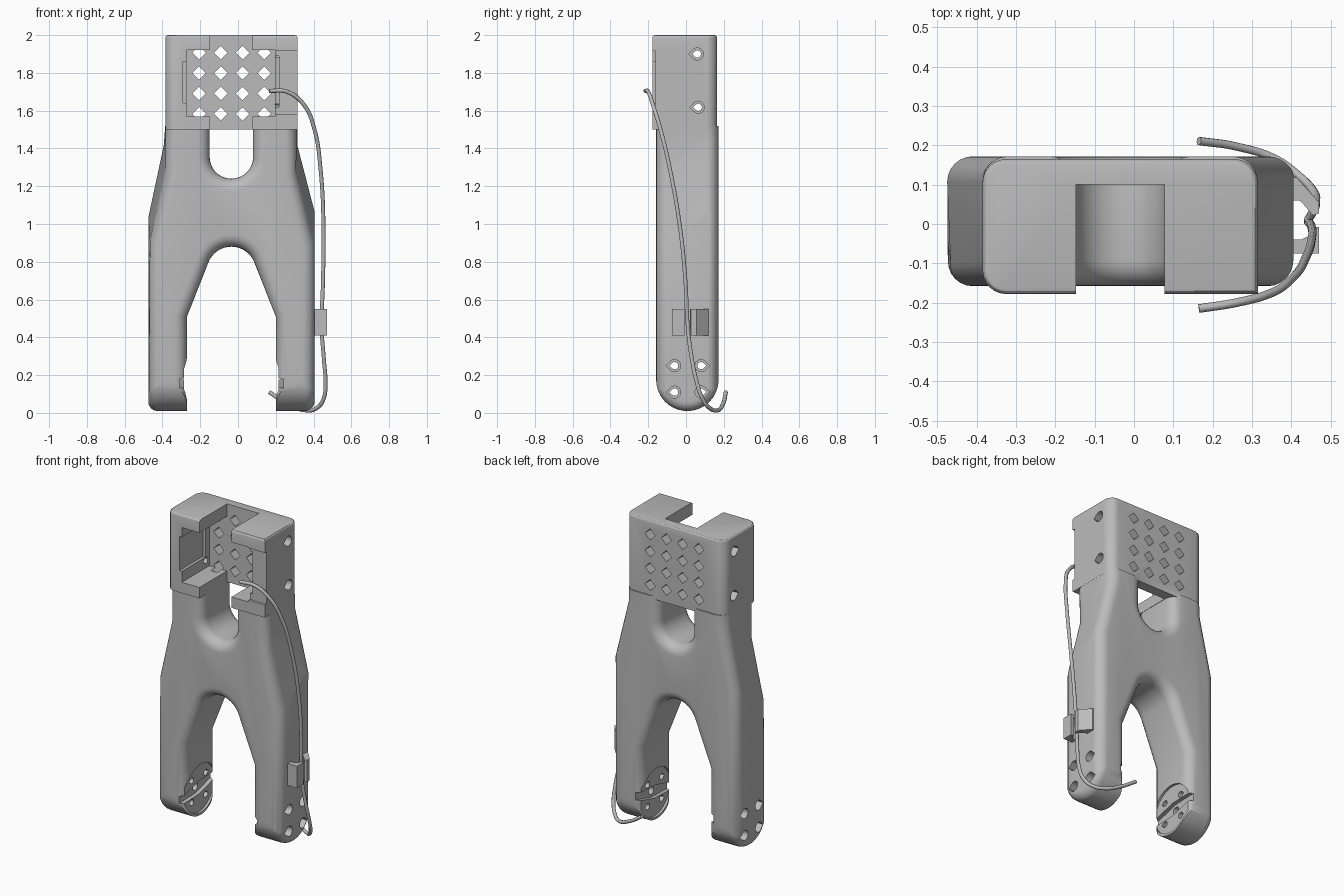
import bpy, bmesh, math

if "Cube" in bpy.data.objects:
    bpy.data.objects.remove(bpy.data.objects["Cube"])

CX = -0.035  # the bracket's own centre line


def material(name, rgb):
    m = bpy.data.materials.new(name)
    m.diffuse_color = (*rgb, 1)
    m.use_nodes = True
    m.node_tree.nodes["Principled BSDF"].inputs["Base Color"].default_value = m.diffuse_color
    return m


grey = material("plain grey", (0.5, 0.5, 0.5))


def prism(name, axis, pts, lo, hi, tweak=None):
    """Extrude a 2D outline along an axis; tweak(bm) may edit the mesh."""
    place = {"X": lambda a, b, t: (t, a, b),
             "Y": lambda a, b, t: (a, t, b),
             "Z": lambda a, b, t: (a, b, t)}[axis]
    bm = bmesh.new()
    ends = [[bm.verts.new(place(a, b, t)) for a, b in pts] for t in (lo, hi)]
    n = len(pts)
    bm.faces.new(ends[0])
    bm.faces.new(ends[1])
    for i in range(n):
        j = (i + 1) % n
        bm.faces.new((ends[0][i], ends[0][j], ends[1][j], ends[1][i]))
    bmesh.ops.recalc_face_normals(bm, faces=bm.faces)
    if tweak:
        tweak(bm)
        bmesh.ops.recalc_face_normals(bm, faces=bm.faces)
    me = bpy.data.meshes.new(name)
    bm.to_mesh(me)
    bm.free()
    me.materials.append(grey)
    ob = bpy.data.objects.new(name, me)
    bpy.context.collection.objects.link(ob)
    return ob


def box(x0, x1, y0, y1, z0, z1):
    return prism("cutter", "Y", [(x0, z0), (x1, z0), (x1, z1), (x0, z1)], y0, y1)


def boolean(target, other, op="DIFFERENCE"):
    m = target.modifiers.new("bool", "BOOLEAN")
    m.object, m.operation, m.solver = other, op, "EXACT"
    bpy.context.view_layer.objects.active = target
    bpy.ops.object.modifier_apply(modifier=m.name)
    bpy.data.objects.remove(other)


def round_edges(bm, test, offset, segs=6):
    edges = [e for e in bm.edges if test(*[v.co for v in e.verts])]
    bmesh.ops.bevel(bm, geom=edges, offset=offset, segments=segs, profile=0.5,
                    affect="EDGES", clamp_overlap=False)


def arc(cx, cy, r, a0, a1, n):
    return [(cx + r * math.cos(math.radians(a0 + (a1 - a0) * i / n)),
             cy + r * math.sin(math.radians(a0 + (a1 - a0) * i / n))) for i in range(n + 1)]


def teardrop(y, z, r, tip):
    """Circle with a point along y, as printed holes have."""
    pts = arc(y, z, r, 45, 315, 18)
    pts.append((y + 1.41 * r, z))
    return [(2 * y - a, b) for a, b in pts] if tip < 0 else pts


# --- body: front outline with two arms above and two legs below ---
half = arc(0, 0.75, 0.13, 90, 22, 8)
half += [(0.235, 0.51), (0.235, -0.1), (0.44, -0.1), (0.44, 1.07), (0.35, 1.45),
         (0.35, 1.52), (0.115, 1.52)]
half += arc(0, 1.355, 0.115, 0, -90, 10)
outline = half + [(-x, z) for x, z in reversed(half[1:-1])]
YF, YB = -0.158, 0.172


def shape_body(bm):
    for v in bm.verts:  # the shoulders slope down toward the front
        if v.co.y < 0 and abs(v.co.x) > 0.3 and 1 < v.co.z < 1.5:
            v.co.z -= 0.19
    round_edges(bm, lambda a, b: abs(a.y - b.y) < 1e-4
                and not (a.z > 1.5 and b.z > 1.5) and not (a.z < 0 and b.z < 0), 0.065)


body = prism("bracket_body", "Y", outline, YF, YB, shape_body)

# round the feet by intersecting with a capsule-ended slab
yc, rad = (YF + YB) / 2, (YB - YF) / 2
slab = [(YB + 0.05, 1.7), (YF - 0.05, 1.7), (YF - 0.05, 0.3), (YF, 0.25)]
slab = [(YB, 1.7), (YF, 1.7)] + arc(yc, 0.01 + rad, rad, 180, 360, 24)
boolean(body, prism("cutter", "X", slab, -0.44, 0.44, lambda bm: round_edges(
    bm, lambda a, b: abs(a.x - b.x) < 1e-4 and not (a.z > 1.6 and b.z > 1.6), 0.05)),
    "INTERSECT")


# --- upper block that holds the motor ---
def shape_block(bm):
    round_edges(bm, lambda a, b: abs(a.z - b.z) > 0.3 and not (a.x > 0 and a.y < 0), 0.06)
    round_edges(bm, lambda a, b: a.z > 1.99 and b.z > 1.99, 0.015, 3)


block = prism("block", "Z", [(-0.35, -0.178), (0.35, -0.178), (0.35, 0.165), (-0.35, 0.165)],
              1.5, 2.0, shape_block)
boolean(body, block, "UNION")

# pocket, open slot, side grooves and the stepped right lip
boolean(body, box(-0.238, 0.232, -0.3, 0.10, 1.57, 1.92))
boolean(body, box(-0.113, 0.113, -0.3, 0.10, 1.4, 2.1))
boolean(body, box(-0.256, -0.2, -0.3, 0.06, 1.64, 1.86))
boolean(body, box(0.2, 0.252, -0.3, 0.06, 1.62, 1.89))
boolean(body, box(0.2, 0.4, -0.3, -0.162, 1.58, 1.915))

# diamond vents in the back plate
for i in range(4):
    for k in range(4):
        x, z, d = -0.171 + i * 0.115, 1.583 + k * 0.108, 0.036
        boolean(body, prism("cutter", "Y", [(x - d, z), (x, z - d), (x + d, z), (x, z + d)],
                            0.05, 0.3))

# horn seats on the inner side of each foot
HY, HZ = 0.01, 0.18
for s in (-1, 1):
    lo, hi = sorted((s * 0.2, s * 0.25))
    boolean(body, prism("cutter", "X", arc(HY, HZ, 0.155, 0, 350, 35), lo, hi))
    lo, hi = sorted((s * 0.2, s * 0.275))
    bar = [(-0.17, -0.022), (0, -0.042), (0.17, -0.022), (0.17, 0.022), (0, 0.042), (-0.17, 0.022)]
    boolean(body, prism("cutter", "X", [(HY + a, HZ + b + 0.15 * a) for a, b in bar], lo, hi))
    boolean(body, prism("cutter", "X", arc(HY, HZ, 0.025, 0, 330, 11), lo + min(s, 0) * 0.05,
                        hi + max(s, 0) * 0.05))

# screw holes: wide outer part, narrow through part
holes = [(HY + a, HZ + b, -1 if a < 0 else 1) for a in (-0.07, 0.07) for b in (-0.07, 0.07)]
holes += [(0.06, 1.9, -1), (0.065, 1.618, -1)]
for y, z, tip in holes:
    boolean(body, prism("cutter", "X", teardrop(y, z, 0.019, tip), -0.6, 0.6))
    depth = 0.3 if z > 1 else 0.33
    for s in (-1, 1):
        lo, hi = sorted((s * depth, s * 0.6))
        boolean(body, prism("cutter", "X", teardrop(y, z, 0.032, tip), lo, hi))

body.location.x = CX

# --- cable clip: two hooks on the right leg ---
front_hook = [(0.39, -0.075), (0.47, -0.075), (0.47, -0.008), (0.452, -0.008),
              (0.445, -0.03), (0.425, -0.04), (0.39, -0.04)]
back_hook = [(0.39, 0.118), (0.414, 0.118), (0.47, 0.055), (0.47, 0.027),
             (0.455, 0.022), (0.422, 0.06), (0.39, 0.06)]
clips = [prism("cable_clip_front", "Z", front_hook, 0.41, 0.55),
         prism("cable_clip_back", "Z", back_hook, 0.41, 0.55)]

# --- cable looping from the pocket down round the foot ---
path = [(.165, -.215, 1.705), (.26, -.20, 1.70), (.35, -.175, 1.63), (.405, -.135, 1.50),
        (.437, -.085, 1.29), (.453, -.03, .97), (.45, -.003, .70), (.443, .01, .45),
        (.455, .032, .28), (.463, .055, .17), (.455, .085, .08), (.42, .122, .028),
        (.36, .165, .013), (.26, .197, .05), (.165, .211, .11)]
cu = bpy.data.curves.new("cable", "CURVE")
cu.dimensions = "3D"
cu.bevel_depth, cu.bevel_resolution, cu.resolution_u = 0.011, 2, 8
cu.use_fill_caps = True
sp = cu.splines.new("BEZIER")
sp.bezier_points.add(len(path) - 1)
for p, co in zip(sp.bezier_points, path):
    p.co = co
    p.handle_left_type = p.handle_right_type = "AUTO"
cu.materials.append(grey)
cable = bpy.data.objects.new("cable", cu)
bpy.context.collection.objects.link(cable)

# smooth shading with crisp edges
bpy.ops.object.select_all(action="DESELECT")
body.select_set(True)
bpy.context.view_layer.objects.active = body
bpy.ops.object.shade_smooth_by_angle(angle=math.radians(30))
